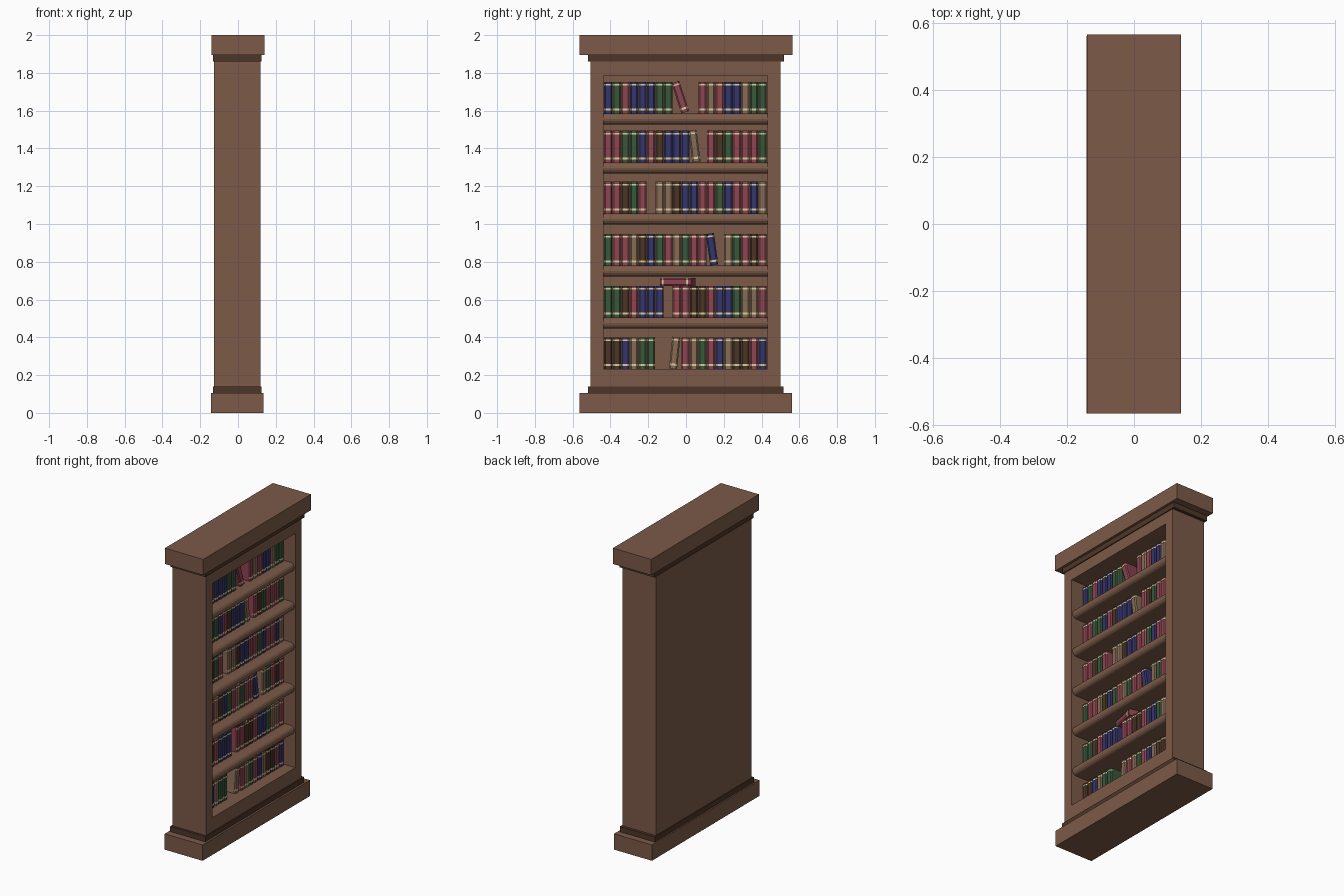
import bpy, bmesh
from math import radians, sin, cos, pi

if "Cube" in bpy.data.objects:
    bpy.data.objects.remove(bpy.data.objects["Cube"])


def material(name, rgb):
    m = bpy.data.materials.new(name)
    m.diffuse_color = (*rgb, 1)
    m.use_nodes = True
    m.node_tree.nodes["Principled BSDF"].inputs["Base Color"].default_value = m.diffuse_color
    return m


wood = material("wood", (0.20, 0.103, 0.066))
dark = material("dark_wood", (0.075, 0.037, 0.02))
cream = material("cream_band", (0.74, 0.63, 0.36))
covers = {
    "R": ("red", (0.27, 0.058, 0.08)),
    "B": ("blue", (0.036, 0.036, 0.145)),
    "G": ("green", (0.04, 0.095, 0.042)),
    "T": ("tan", (0.24, 0.145, 0.09)),
    "K": ("brown", (0.07, 0.036, 0.02)),
}


def add_object(name, mesh):
    ob = bpy.data.objects.new(name, mesh)
    bpy.context.collection.objects.link(ob)
    return ob


def finish(bm, name, mats):
    bmesh.ops.recalc_face_normals(bm, faces=bm.faces[:])
    me = bpy.data.meshes.new(name)
    bm.to_mesh(me)
    bm.free()
    for m in mats:
        me.materials.append(m)
    return me


def prism(bm, points, offset, slot=0):
    """Extrude a closed outline of 3D points along an offset."""
    old = set(bm.faces)
    face = bm.faces.new([bm.verts.new(p) for p in points])
    ext = bmesh.ops.extrude_face_region(bm, geom=[face], use_keep_orig=True)
    bmesh.ops.translate(bm, vec=offset,
                        verts=[g for g in ext["geom"] if isinstance(g, bmesh.types.BMVert)])
    for f in bm.faces:
        if f not in old:
            f.material_index = slot


def box(name, x, y, z, mat):
    bm = bmesh.new()
    prism(bm, [(x[0], y[0], z[0]), (x[1], y[0], z[0]), (x[1], y[1], z[0]), (x[0], y[1], z[0])],
          (0, 0, z[1] - z[0]))
    return add_object(name, finish(bm, name, [mat]))


# Plinth, cornice and their dark trims
box("plinth", (-0.142, 0.136), (-0.565, 0.56), (0, 0.105), wood)
box("lower_trim", (-0.133, 0.124), (-0.52, 0.517), (0.105, 0.14), dark)
box("upper_trim", (-0.133, 0.124), (-0.518, 0.519), (1.86, 1.895), dark)
box("cornice", (-0.14, 0.14), (-0.565, 0.565), (1.895, 2.0), wood)

# Carcass: a box whose +x face is inset and pushed back to form the recess
OPEN_Y, OPEN_Z, BACK = (-0.438, 0.432), (0.232, 1.785), -0.09
carcass = box("carcass", (-0.128, 0.118), (-0.506, 0.499), (0.14, 1.86), wood)
bm = bmesh.new()
bm.from_mesh(carcass.data)
bm.normal_update()
front = max(bm.faces, key=lambda f: f.calc_center_median().x)
bmesh.ops.inset_individual(bm, faces=[front], thickness=0.05)
for v in front.verts:
    v.co.y = OPEN_Y[v.co.y > 0]
    v.co.z = OPEN_Z[v.co.z > 1]
deep = bmesh.ops.extrude_discrete_faces(bm, faces=[front])["faces"][0]
for v in deep.verts:
    v.co.x = BACK
bm.to_mesh(carcass.data)
bm.free()

# Shelves with a half-round front edge
SHELF_TOPS = [1.585, 1.326, 1.056, 0.78, 0.504]
R = 0.029
for i, top in enumerate(SHELF_TOPS):
    nose = [(0.082 + R * cos(a), OPEN_Y[0], top - R + R * sin(a))
            for a in (pi / 2 - k * pi / 8 for k in range(9))]
    bm = bmesh.new()
    prism(bm, [(BACK, OPEN_Y[0], top)] + nose + [(BACK, OPEN_Y[0], top - 2 * R)],
          (0, OPEN_Y[1] - OPEN_Y[0], 0))
    add_object(f"shelf_{i + 1}", finish(bm, "shelf", [wood]))

# One book mesh per cover colour: eased spine plus two raised bands
W, H, D = 0.043, 0.168, 0.11
SPINE_X, PITCH = 0.04, 0.0454


def outline(z, grow=0.0):
    w = W / 2
    half = [(-0.006 + grow, w), (grow, w * 0.65)]
    right = [(-D if not grow else -0.012, w)] + half
    pts = right + [(x, -y) for x, y in reversed(right)]
    return [(x, y, z) for x, y in pts]


book_mesh = {}
for key, (colour, rgb) in covers.items():
    bm = bmesh.new()
    prism(bm, outline(-H / 2), (0, 0, H))
    for z0, z1 in ((0.016, 0.027), (0.149, 0.157)):
        prism(bm, outline(z0 - H / 2, 0.002), (0, 0, z1 - z0), 1)
    book_mesh[key] = finish(bm, colour + "_book", [material(colour + "_cover", rgb), cream])


def book(key, loc, rot=(0, 0, 0)):
    ob = add_object(covers[key][0] + "_book", book_mesh[key])
    ob.location = loc
    ob.rotation_euler = [radians(a) for a in rot]


# Rows from top to bottom; dots are empty slots
ROWS = [
    "BGRBBBGG...RTRBBTGG",
    "RRGGBRKBBB..RKGRRRG",
    "RRKGR.TTKBBRRGBRRBT",
    "GRRTKBGRTGRR..TGRKR",
    "GGKRBBB.RRKKRBBGTTR",
    "KKBTGG...RTGRBTKKRB",
]
FLOORS = SHELF_TOPS + [OPEN_Z[0]]
for row, floor in zip(ROWS, FLOORS):
    for i, key in enumerate(row):
        if key != ".":
            book(key, (SPINE_X, OPEN_Y[0] + 0.026 + i * PITCH, floor + H / 2))

# Leaning books: row, colour, y, tilt
for r, key, y, tilt in [(0, "R", -0.03, 18), (1, "T", 0.045, 7), (3, "B", 0.138, 8), (5, "T", -0.06, -6)]:
    a = radians(abs(tilt))
    book(key, (SPINE_X, y, FLOORS[r] + (H * cos(a) + W * sin(a)) / 2), (tilt, 0, 0))

# Book lying flat on the fifth row
book("R", (SPINE_X + 0.004, -0.055, FLOORS[4] + H + W / 2), (90, 0, -12))
